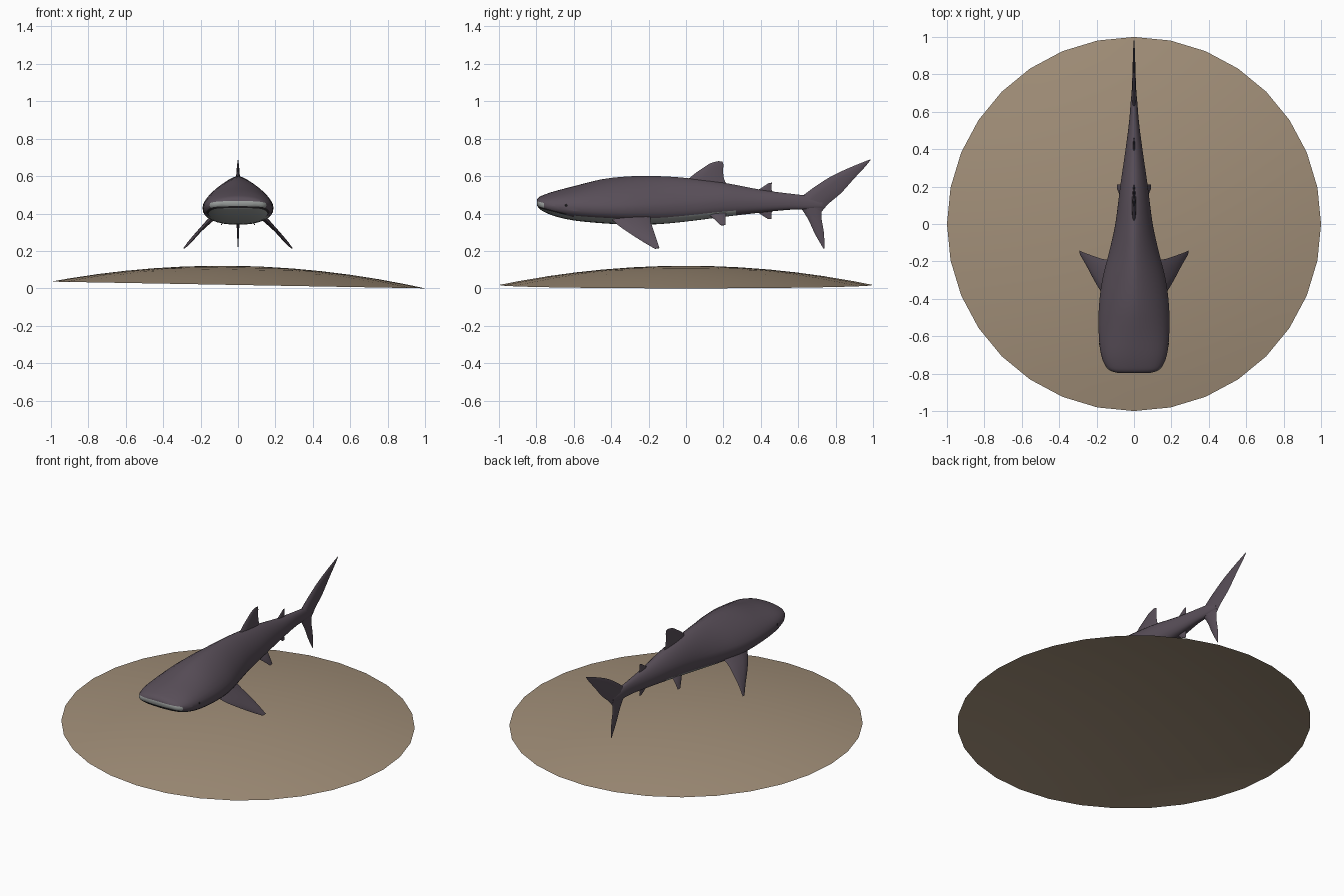
import bpy, bmesh, math
from mathutils import Vector

if "Cube" in bpy.data.objects:
    bpy.data.objects.remove(bpy.data.objects["Cube"])


def material(name, r, g, b):
    m = bpy.data.materials.new(name)
    m.use_nodes = True
    m.diffuse_color = (r, g, b, 1)
    m.node_tree.nodes["Principled BSDF"].inputs["Base Color"].default_value = (r, g, b, 1)
    return m


SKIN = material("slate skin", .10, .078, .10)
BELLY = material("pale belly", .33, .35, .34)
MOUTH = material("dark mouth", .03, .027, .03)
EYE = material("black eye", .012, .012, .014)
SAND = material("sand", .36, .275, .19)


def finish(name, bm, mats, angle=50):
    bmesh.ops.recalc_face_normals(bm, faces=bm.faces)
    mesh = bpy.data.meshes.new(name)
    bm.to_mesh(mesh)
    bm.free()
    for m in mats:
        mesh.materials.append(m)
    ob = bpy.data.objects.new(name, mesh)
    bpy.context.collection.objects.link(ob)
    bpy.ops.object.select_all(action='DESELECT')
    ob.select_set(True)
    bpy.context.view_layer.objects.active = ob
    bpy.ops.object.shade_smooth_by_angle(angle=math.radians(angle))
    return ob


def loft(bm, rings, cap_start=True):
    """Skin closed rings of points and cap the ends."""
    rows = [[bm.verts.new(p) for p in ring] for ring in rings]
    n = len(rows[0])
    for a, b in zip(rows, rows[1:]):
        for k in range(n):
            bm.faces.new((a[k], a[(k + 1) % n], b[(k + 1) % n], b[k]))
    if cap_start:
        bm.faces.new(rows[0][::-1])
    bm.faces.new(rows[-1])


def smooth_rows(rows, steps):
    """Pass a smooth curve through rows of numbers."""
    pts = [rows[0]] + rows + [rows[-1]]
    out = []
    for i in range(1, len(pts) - 2):
        for s in range(steps):
            t = s / steps
            out.append([.5 * (2 * b + (c - a) * t + (2 * a - 5 * b + 4 * c - d) * t * t
                              + (3 * b - a - 3 * c + d) * t ** 3)
                        for a, b, c, d in zip(*pts[i - 1:i + 3])])
    return out + [rows[-1]]


# Sand mound: shallow 32-sided dome shell, slightly tilted, open underneath
bm = bmesh.new()
SIDES = 32
rings = []
for r in (1, .9, .75, .6, .45, .3, .15, .04):
    ring = []
    for k in range(SIDES):
        a = math.tau * k / SIDES
        x, y = r * math.cos(a), r * math.sin(a)
        ring.append((x, y, .018 - .018 * x + .102 * (1 - r * r)))
    rings.append(ring)
loft(bm, rings, cap_start=False)
finish("sand_mound", bm, [SAND])

# Body stations: y, half width, top, widest height, bottom, upper roundness
STATIONS = [
    [-.797, .085, .474, .457, .443, 2.3],
    [-.785, .125, .488, .45, .427, 2.2],
    [-.76, .152, .50, .445, .41, 2.1],
    [-.70, .176, .52, .44, .385, 2.0],
    [-.60, .188, .546, .435, .363, 1.8],
    [-.45, .188, .583, .43, .348, 1.6],
    [-.30, .17, .599, .43, .341, 1.5],
    [-.15, .133, .60, .435, .343, 1.5],
    [0, .10, .59, .445, .357, 1.6],
    [.20, .074, .565, .46, .382, 1.7],
    [.40, .045, .527, .46, .405, 1.8],
    [.55, .026, .507, .46, .42, 2],
    [.65, .018, .494, .455, .422, 2],
    [.73, .009, .47, .45, .43, 2],
]
AROUND = 32


def body_ring(y, w, top, mid, bottom, power):
    ring = []
    for k in range(AROUND):
        a = math.tau * k / AROUND
        c, s = math.cos(a), math.sin(a)
        e = 2 / (power if s >= 0 else 2.6)
        h = top - mid if s >= 0 else mid - bottom
        ring.append((math.copysign(w * abs(c) ** e, c), y,
                     mid + math.copysign(h * abs(s) ** e, s)))
    return ring


bm = bmesh.new()
loft(bm, [body_ring(*row) for row in smooth_rows(STATIONS, 3)])

# Belly: the lower sector of each ring, up to the pelvic fins
for i, f in enumerate(bm.faces):
    mid_angle = math.tau * (i % AROUND + .5) / AROUND
    if f.calc_center_median().y < .3 and math.sin(mid_angle) < -.6:
        f.material_index = 1

# Mouth: cut sloping lines round the snout, then colour lip, gap and jaw
SLOPE = .26
LIP, GAP, JAW = .464, .438, .43
for level in (LIP, GAP, JAW):
    head = [f for f in bm.faces if f.calc_center_median().y < -.6]
    geom = set(head)
    for f in head:
        geom.update(f.verts)
        geom.update(f.edges)
    bmesh.ops.bisect_plane(bm, geom=list(geom), plane_co=(0, -.79, level),
                           plane_no=(0, SLOPE, 1))
for f in bm.faces:
    c = f.calc_center_median()
    if c.y < -.6:
        d = c.z + SLOPE * (c.y + .79)
        if d < JAW:
            f.material_index = 1
        elif d < GAP:
            f.material_index = 2 if c.y < -.64 else 0
        elif d < LIP and c.y < -.76:
            f.material_index = 1
        else:
            f.material_index = 0
finish("shark_body", bm, [SKIN, BELLY, MOUTH])


def fin(name, rows, normal, side=1):
    """Loft a fin from rows of leading point, trailing point, half thickness."""
    bm = bmesh.new()
    nrm = Vector(normal).normalized()
    rings = []
    for row in smooth_rows([[*lead, *trail, t] for lead, trail, t in rows], 3):
        lead, trail, t = Vector(row[:3]), Vector(row[3:6]), row[6]
        ring = []
        for k in range(10):
            a = math.tau * k / 10
            u = (1 - math.cos(a)) / 2
            p = lead.lerp(trail, u) + nrm * t * math.sin(a) * (1.15 - .6 * u)
            ring.append((p.x * side, p.y, p.z))
        rings.append(ring)
    loft(bm, rings)
    finish(name, bm, [SKIN], 60)


def upright_fin(name, rows):
    fin(name, [((0, a, b), (0, c, d), t) for a, b, c, d, t in rows], (1, 0, 0))


# Fins on the centre line: leading y z, trailing y z, half thickness
upright_fin("dorsal_fin", [
    (-.01, .565, .225, .545, .015), (.045, .612, .205, .58, .011), (.09, .643, .198, .625, .008),
    (.13, .668, .2, .66, .005), (.172, .68, .195, .678, .002)])
upright_fin("second_dorsal_fin", [
    (.365, .515, .475, .505, .007), (.405, .538, .458, .527, .005), (.442, .563, .459, .565, .002)])
upright_fin("anal_fin", [
    (.36, .425, .47, .43, .008), (.40, .395, .457, .402, .005), (.44, .37, .457, .37, .002)])
upright_fin("upper_tail_lobe", [
    (.60, .475, .725, .41, .016), (.67, .53, .765, .455, .014), (.77, .595, .83, .51, .010),
    (.87, .643, .897, .585, .007), (.95, .676, .955, .647, .004), (.985, .689, .987, .687, .001)])
upright_fin("lower_tail_lobe", [
    (.60, .45, .73, .44, .015), (.65, .375, .724, .38, .01),
    (.69, .29, .737, .30, .006), (.735, .212, .741, .215, .001)])

# Paired fins and eyes
for side, label in ((1, "left"), (-1, "right")):
    fin(label + "_pectoral_fin", [
        ((.12, -.42, .395), (.11, -.19, .395), .018),
        ((.168, -.372, .345), (.155, -.19, .36), .014),
        ((.208, -.31, .30), (.205, -.175, .315), .01),
        ((.252, -.227, .247), (.257, -.157, .26), .007),
        ((.287, -.167, .212), (.292, -.142, .215), .002)], (.75, 0, .65), side)
    fin(label + "_pelvic_fin", [
        ((.045, .10, .41), (.045, .215, .415), .01),
        ((.07, .145, .375), (.07, .212, .38), .007),
        ((.09, .185, .338), (.09, .21, .338), .002)], (.8, 0, .5), side)
    bm = bmesh.new()
    bmesh.ops.create_uvsphere(bm, u_segments=12, v_segments=8, radius=.008)
    bmesh.ops.translate(bm, verts=bm.verts, vec=(side * .179, -.64, .443))
    finish(label + "_eye", bm, [EYE])
